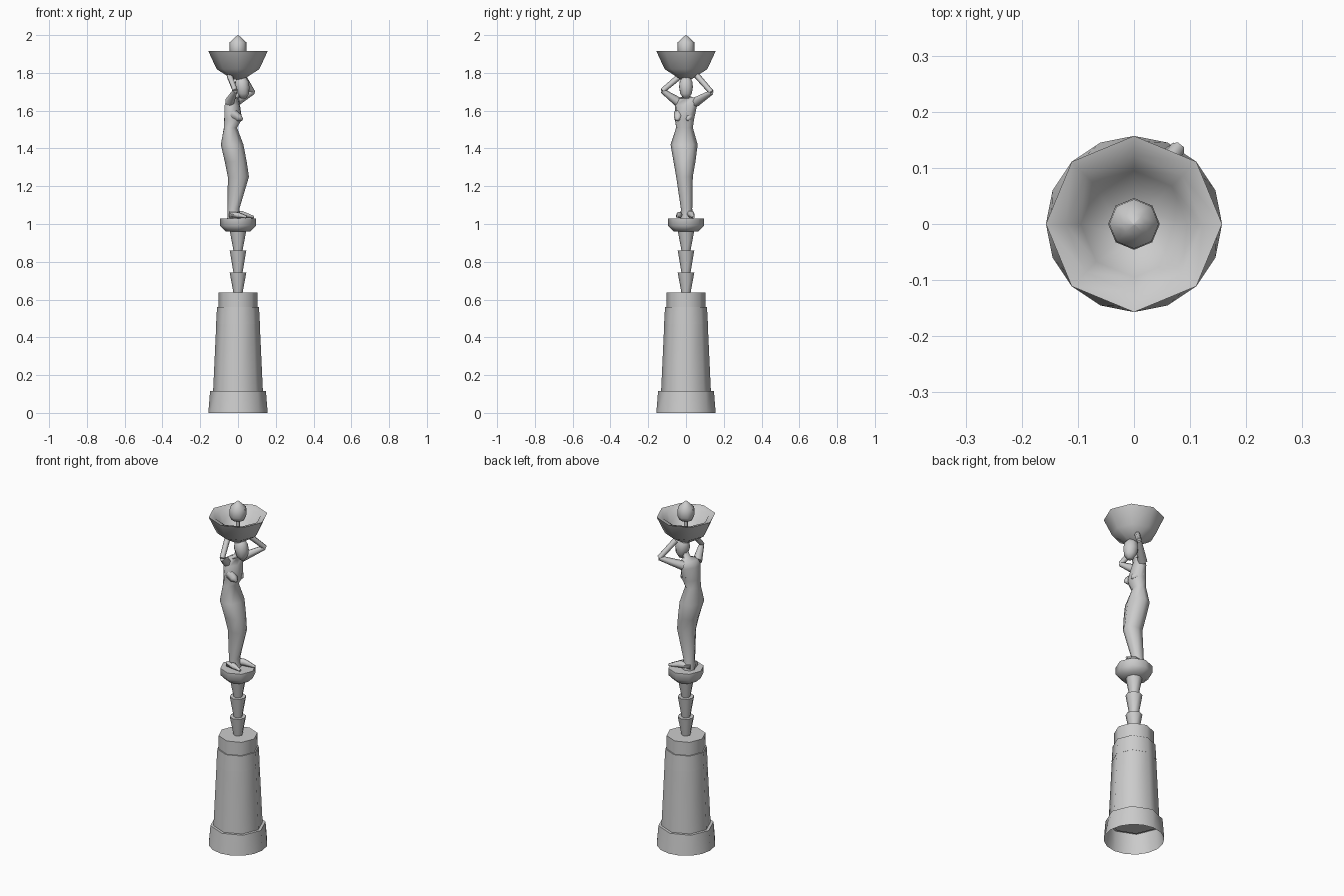
import bpy, bmesh, math
from mathutils import Vector

if "Cube" in bpy.data.objects:
    bpy.data.objects.remove(bpy.data.objects["Cube"])


def make(name, rings, cap_start=True, cap_end=True, angle=50):
    """Skin a list of equal-sized point rings into one object."""
    bm = bmesh.new()
    loops = [[bm.verts.new(p) for p in ring] for ring in rings]
    n = len(loops[0])
    for a, b in zip(loops, loops[1:]):
        for i in range(n):
            j = (i + 1) % n
            bm.faces.new((a[i], a[j], b[j], b[i]))
    if cap_start:
        bm.faces.new(loops[0][::-1])
    if cap_end:
        bm.faces.new(loops[-1])
    if cap_start and cap_end:
        bmesh.ops.recalc_face_normals(bm, faces=bm.faces)
    me = bpy.data.meshes.new(name)
    bm.to_mesh(me)
    bm.free()
    ob = bpy.data.objects.new(name, me)
    bpy.context.collection.objects.link(ob)
    bpy.ops.object.select_all(action='DESELECT')
    ob.select_set(True)
    bpy.context.view_layer.objects.active = ob
    bpy.ops.object.shade_smooth_by_angle(angle=math.radians(angle))
    return ob


def oval(cx, cy, z, rx, ry, turn=0, n=8):
    t = math.radians(turn)
    pts = []
    for i in range(n):
        a = 2 * math.pi * i / n
        u, v = rx * math.cos(a), ry * math.sin(a)
        pts.append((cx + u * math.cos(t) - v * math.sin(t),
                    cy + u * math.sin(t) + v * math.cos(t), z))
    return pts


def lathe(name, profile, **kw):
    return make(name, [oval(0, 0, z, r, r) for r, z in profile], **kw)


def tube(name, path, n=6):
    """Tapered limb through (point, radius) pairs."""
    pts = [Vector(p) for p, r in path]
    rings = []
    for i, (p, r) in enumerate(path):
        d = (pts[min(i + 1, len(pts) - 1)] - pts[max(i - 1, 0)]).normalized()
        side = d.cross(Vector((1, 0, 0))).normalized()
        up = d.cross(side)
        rings.append([pts[i] + r * (math.cos(2 * math.pi * k / n) * side
                      + math.sin(2 * math.pi * k / n) * up) for k in range(n)])
    return make(name, rings, angle=60)


# plinth: round foot that turns octagonal at its top edge, open underneath
def octagon16(r, z):
    return [(x * s, y * s, z) for i, (x, y, _) in enumerate(oval(0, 0, z, r, r, n=16))
            for s in [math.cos(math.pi / 8) if i % 2 else 1]]


make("plinth_foot", [oval(0, 0, 0, .157, .157, n=16), octagon16(.148, .115),
                     octagon16(.12, .115)], cap_start=False, cap_end=False)
lathe("plinth_shaft", [(.132, .11), (.115, .475)])
lathe("plinth_collar", [(.116, .47), (.111, .56)])
lathe("plinth_cap", [(.104, .555), (.104, .637)])

# stacked tapered stem
for i, (z0, z1) in enumerate([(.635, .743), (.743, .86), (.86, .965)]):
    lathe(f"stem_{i + 1}", [(.024, z0), (.044, z1)])

# disc the figure stands on
lathe("figure_stand", [(.065, .96), (.095, .99), (.095, 1.03)])

# draped body, lofted from feet to neck, with a slight twist
body = [(-.022, .005, 1.03, .035, .035, 0),
        (-.024, .003, 1.08, .031, .03, 0),
        (.002, -.008, 1.25, .056, .044, 0),
        (-.012, -.008, 1.33, .058, .058, 0),
        (-.031, -.01, 1.42, .06, .072, -5),
        (-.04, -.008, 1.51, .036, .046, -15),
        (-.026, -.008, 1.555, .05, .054, -20),
        (-.03, 0, 1.63, .038, .063, -20),
        (-.026, .008, 1.665, .026, .056, -20),
        (-.008, .003, 1.675, .02, .022, -20),
        (.008, .001, 1.71, .018, .018, -20)]
make("draped_body", [oval(*s) for s in body], angle=60)

# bust
for name, y in (("bust_left", .02), ("bust_right", -.036)):
    tube(name, [((-.03, y, 1.585), .028), ((.005, y - .008, 1.562), .022),
                ((.024, y - .012, 1.552), .006)])

# feet poking out of the drape
tube("foot_left", [((-.045, .015, 1.052), .021), ((.02, .027, 1.052), .019),
                   ((.083, .04, 1.036), .007)])
tube("foot_right", [((-.045, -.03, 1.048), .017), ((0, -.036, 1.048), .017),
                    ((.045, -.045, 1.037), .007)])

# head
head = [(.028, 1.665, .016), (.026, 1.69, .034), (.022, 1.725, .041),
        (.02, 1.755, .037), (.018, 1.782, .02)]
make("head", [oval(x, 0, z, r, r * .95, -20) for x, z, r in head], angle=60)

# raised arms
arms = {"arm_left": ((-.015, .05, 1.645), (.078, .135, 1.697), (.025, .058, 1.785)),
        "arm_right": ((-.045, -.04, 1.645), (-.015, -.125, 1.705), (-.045, -.03, 1.785))}
for name, (shoulder, elbow, hand) in arms.items():
    tube(name + "_upper", [(shoulder, .026), (elbow, .013)])
    tube(name + "_lower", [(elbow, .014), (hand, .016)])

# bowl carried overhead
lathe("bowl", [(.028, 1.765), (.113, 1.82), (.157, 1.915), (.122, 1.905),
               (.095, 1.85), (.03, 1.805)])

# flame
lathe("flame", [(.01, 1.80), (.01, 1.885), (.036, 1.893), (.046, 1.915),
                (.044, 1.962), (.02, 1.985), (.002, 2.0)], angle=60)
